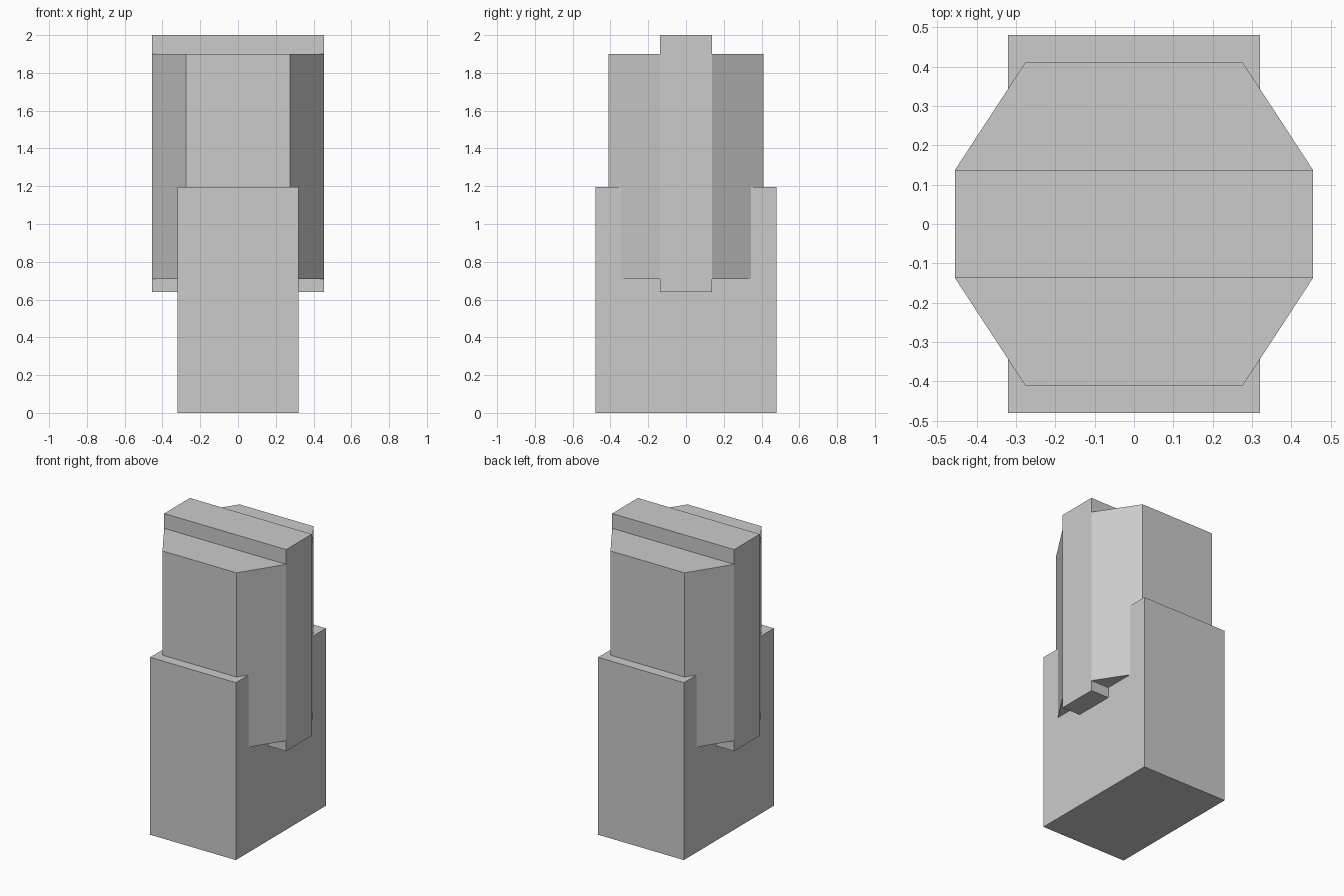
import bpy
import bmesh

cube = bpy.data.objects.get("Cube")
if cube:
    bpy.data.objects.remove(cube, do_unlink=True)

# Single plain grey for every part
grey = bpy.data.materials.new("plain_grey")
grey.use_nodes = True
colour = (0.6, 0.6, 0.6, 1)
grey.diffuse_color = colour
grey.node_tree.nodes["Principled BSDF"].inputs["Base Color"].default_value = colour


def prism(name, outline, bottom, top):
    """Extrude a flat outline straight up between two heights."""
    bm = bmesh.new()
    base = bm.faces.new([bm.verts.new((x, y, bottom)) for x, y in outline])
    result = bmesh.ops.extrude_face_region(bm, geom=[base], use_keep_orig=True)
    for item in result["geom"]:
        if isinstance(item, bmesh.types.BMVert):
            item.co.z = top
    bmesh.ops.recalc_face_normals(bm, faces=bm.faces)
    mesh = bpy.data.meshes.new(name)
    bm.to_mesh(mesh)
    bm.free()
    mesh.materials.append(grey)
    obj = bpy.data.objects.new(name, mesh)
    bpy.context.collection.objects.link(obj)
    return obj


def rectangle(x, y):
    return [(-x, -y), (x, -y), (x, y), (-x, y)]


WIDE, SLAB_Y = 0.455, 0.137
NARROW, DEEP = 0.276, 0.411

# Eight-sided outline, wide in the middle and tapering to front and back
octagon = [(-NARROW, -DEEP), (NARROW, -DEEP), (WIDE, -SLAB_Y), (WIDE, SLAB_Y),
           (NARROW, DEEP), (-NARROW, DEEP), (-WIDE, SLAB_Y), (-WIDE, -SLAB_Y)]

# Lower block, tapered upper column, and the taller slab through its middle
prism("base_block", rectangle(0.32, 0.48), 0, 1.197)
prism("upper_column", octagon, 0.71, 1.9)
prism("centre_slab", rectangle(WIDE, SLAB_Y), 0.64, 2)
